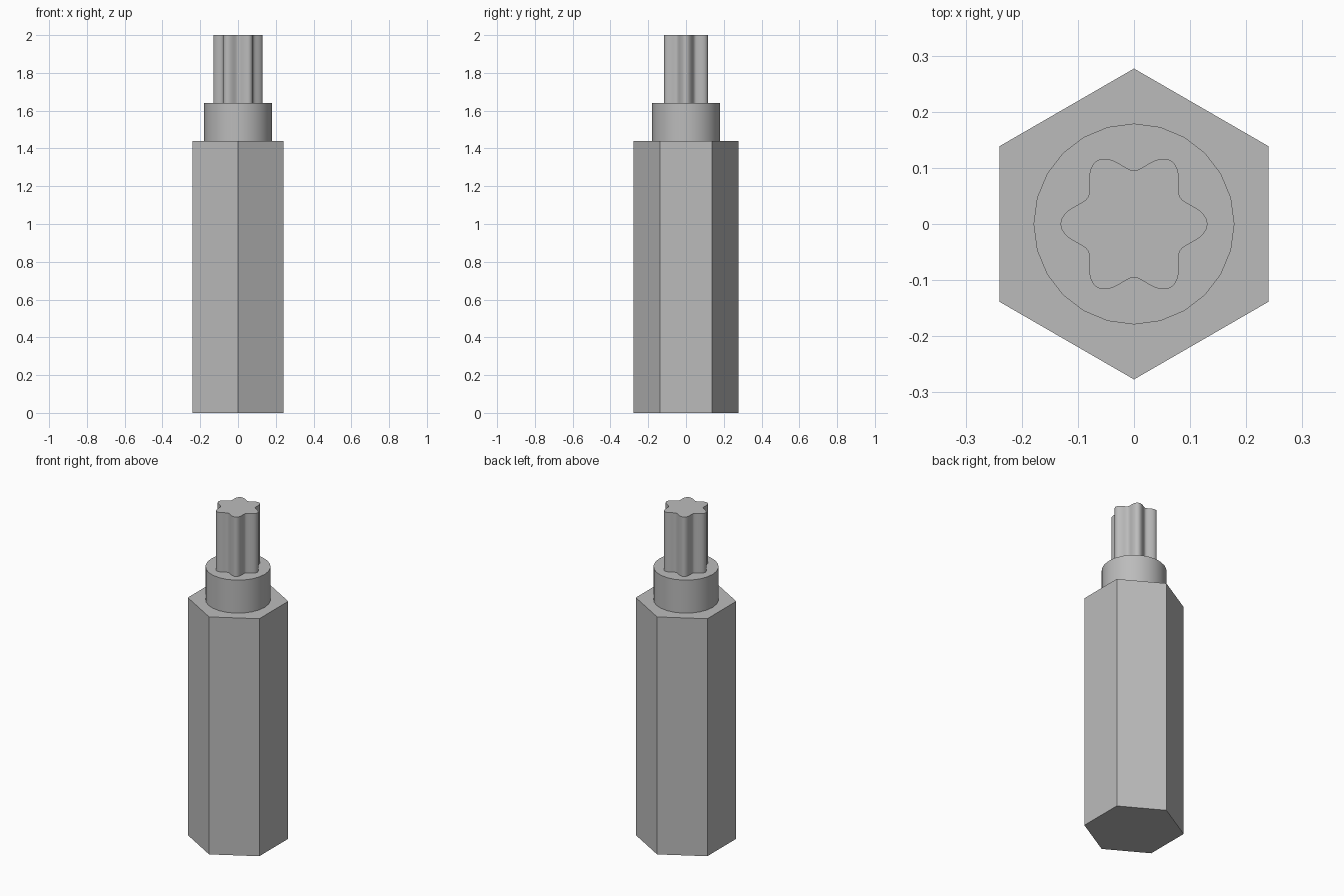
import bpy
import bmesh
from math import cos, sin, tau, radians

cube = bpy.data.objects.get("Cube")
if cube:
    bpy.data.objects.remove(cube, do_unlink=True)

# Single steel grey for the whole tool bit
steel = bpy.data.materials.new("steel_grey")
steel.use_nodes = True
GREY = (0.5, 0.5, 0.5, 1)
steel.diffuse_color = GREY
steel.node_tree.nodes["Principled BSDF"].inputs["Base Color"].default_value = GREY


def prism(name, sides, radius, z0, z1, start=0.0, smooth=True):
    """Extrude a polar outline, radius(angle), from z0 to z1."""
    bm = bmesh.new()
    angles = [start + tau * i / sides for i in range(sides)]
    base = bm.faces.new([bm.verts.new((radius(a) * cos(a), radius(a) * sin(a), z0))
                         for a in angles])
    top = bmesh.ops.extrude_face_region(bm, geom=[base], use_keep_orig=True)["geom"]
    bmesh.ops.translate(bm, vec=(0, 0, z1 - z0),
                        verts=[g for g in top if isinstance(g, bmesh.types.BMVert)])
    bmesh.ops.recalc_face_normals(bm, faces=bm.faces)
    mesh = bpy.data.meshes.new(name)
    bm.to_mesh(mesh)
    bm.free()
    mesh.materials.append(steel)
    obj = bpy.data.objects.new(name, mesh)
    bpy.context.collection.objects.link(obj)
    if smooth:
        bpy.ops.object.select_all(action="DESELECT")
        obj.select_set(True)
        bpy.context.view_layer.objects.active = obj
        bpy.ops.object.shade_smooth_by_angle(angle=radians(35))
    return obj


# Hexagonal shank, corners facing front and back
prism("hex_shank", 6, lambda a: 0.277, 0, 1.44, start=tau / 4, smooth=False)

# Round collar
prism("round_collar", 24, lambda a: 0.179, 1.44, 1.64)

# Six-lobed driving tip
prism("star_tip", 96, lambda a: 0.113 + 0.018 * cos(6 * a), 1.64, 2.0)
